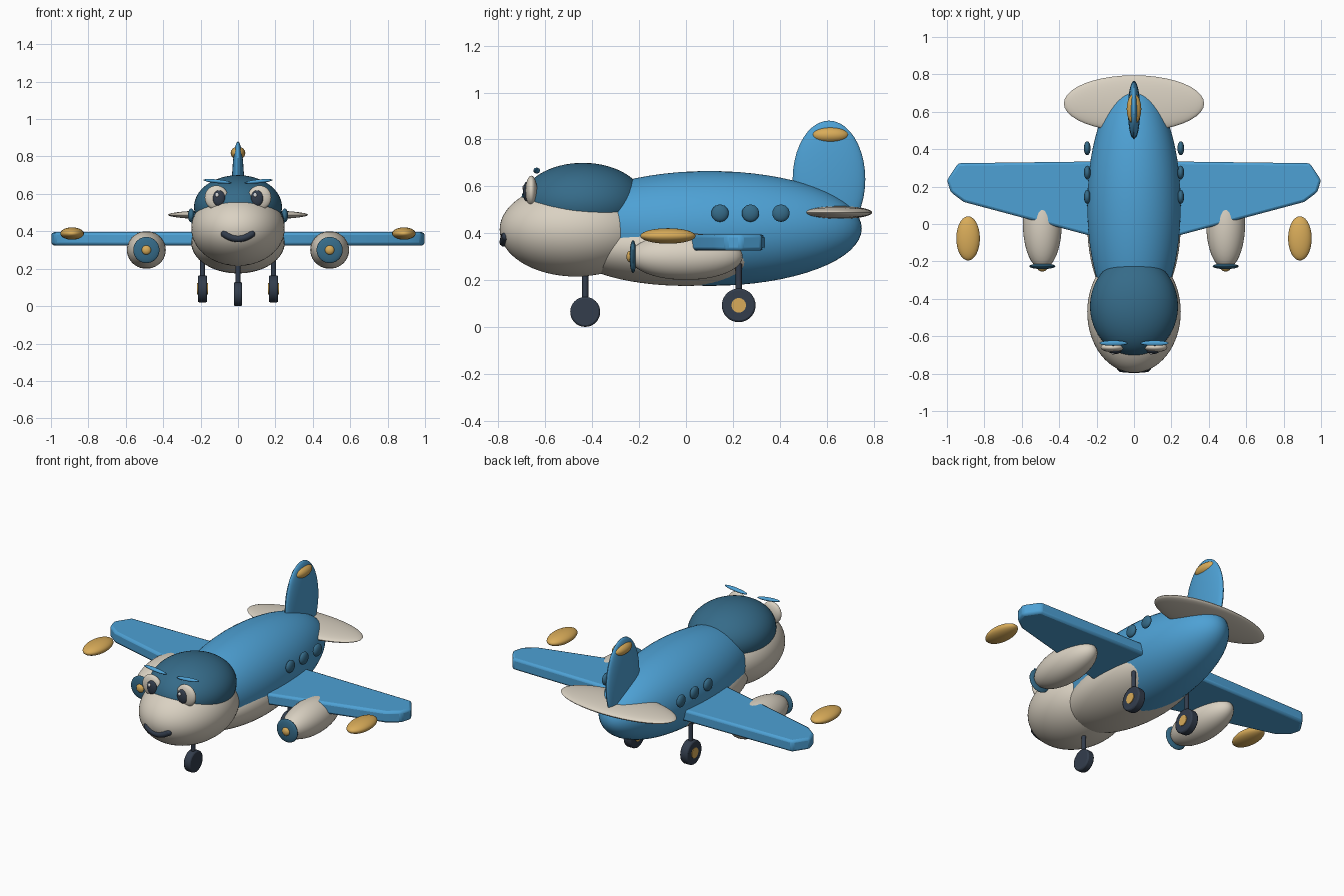
import bpy
import bmesh
import math
from mathutils import Matrix

if "Cube" in bpy.data.objects:
    bpy.data.objects.remove(bpy.data.objects["Cube"], do_unlink=True)


def material(name, rgb):
    mat = bpy.data.materials.new(name)
    mat.use_nodes = True
    colour = (*rgb, 1)
    mat.diffuse_color = colour
    bsdf = mat.node_tree.nodes["Principled BSDF"]
    bsdf.inputs["Base Color"].default_value = colour
    bsdf.inputs["Roughness"].default_value = 0.6
    return mat


SKY = material("sky blue", (0.075, 0.355, 0.66))
DEEP = material("deep blue", (0.036, 0.147, 0.25))
CREAM = material("cream", (0.70, 0.64, 0.54))
GOLD = material("gold", (0.69, 0.41, 0.10))
DARK = material("charcoal", (0.033, 0.047, 0.073))
WHITE = material("white", (0.9, 0.9, 0.9))
SIDES = (("left", 1), ("right", -1))


def finish(name, bm, mat, bevel=0):
    """Turn a bmesh into a smooth object, with an optional bevel."""
    bmesh.ops.recalc_face_normals(bm, faces=bm.faces)
    mesh = bpy.data.meshes.new(name)
    bm.to_mesh(mesh)
    bm.free()
    mesh.materials.append(mat)
    obj = bpy.data.objects.new(name, mesh)
    bpy.context.collection.objects.link(obj)
    bpy.ops.object.select_all(action="DESELECT")
    obj.select_set(True)
    bpy.context.view_layer.objects.active = obj
    bpy.ops.object.shade_smooth_by_angle(angle=math.radians(35))
    if bevel:
        mod = obj.modifiers.new("Bevel", "BEVEL")
        mod.width = bevel
        mod.segments = 2
        mod.limit_method = "ANGLE"
    return obj


def ellipsoid(name, centre, radii, mat, tilt=0, segments=40):
    bm = bmesh.new()
    bmesh.ops.create_uvsphere(bm, u_segments=segments, v_segments=segments // 2, radius=1)
    bm.transform(Matrix.Translation(centre) @ Matrix.Rotation(tilt, 4, "Y")
                 @ Matrix.Diagonal((*radii, 1)))
    return finish(name, bm, mat)


def cylinder(name, centre, radius, depth, mat, axis="Z", bevel=0):
    bm = bmesh.new()
    bmesh.ops.create_cone(bm, cap_ends=True, segments=32, radius1=radius,
                          radius2=radius, depth=depth)
    turn = Matrix.Rotation(math.pi / 2 if axis == "X" else 0, 4, "Y")
    bm.transform(Matrix.Translation(centre) @ turn)
    return finish(name, bm, mat, bevel)


def wing(name, side):
    outline = [(0.15, 0.335), (0.94, 0.325), (1, 0.235),
               (0.98, 0.17), (0.91, 0.118), (0.15, -0.085)]
    bm = bmesh.new()
    face = bm.faces.new([bm.verts.new((side * x, y, 0.325)) for x, y in outline])
    top = bmesh.ops.extrude_face_region(bm, geom=[face])["geom"]
    bmesh.ops.translate(bm, vec=(0, 0, 0.07),
                        verts=[v for v in top if isinstance(v, bmesh.types.BMVert)])
    return finish(name, bm, SKY, 0.014)


# Body, belly, head and cap
ellipsoid("fuselage", (0, 0.1, 0.42), (0.25, 0.65, 0.245), SKY, segments=64)
ellipsoid("belly", (0, 0, 0.34), (0.25, 0.5, 0.165), CREAM, segments=64)
ellipsoid("head", (0, -0.47, 0.415), (0.25, 0.325, 0.2), CREAM, segments=64)
ellipsoid("cap", (0, -0.44, 0.53), (0.235, 0.265, 0.17), DEEP, segments=64)

# Tail
ellipsoid("tail_fin", (0, 0.61, 0.63), (0.033, 0.155, 0.25), SKY)
ellipsoid("tail_fin_badge", (0, 0.615, 0.818), (0.039, 0.08, 0.035), GOLD)
ellipsoid("tailplane", (0, 0.645, 0.488), (0.375, 0.15, 0.028), CREAM)

# Parts on both sides
for label, s in SIDES:
    wing(label + "_wing", s)
    ellipsoid(label + "_wing_light", (s * 0.887, -0.077, 0.388), (0.063, 0.118, 0.033), GOLD)

    # Engine
    ellipsoid(label + "_engine", (s * 0.49, 0, 0.3), (0.104, 0.242, 0.1), CREAM)
    ellipsoid(label + "_propeller_disc", (s * 0.49, -0.226, 0.3), (0.07, 0.015, 0.07), DEEP)
    ellipsoid(label + "_propeller_hub", (s * 0.49, -0.238, 0.3), (0.025, 0.016, 0.025), GOLD)

    # Windows
    for i in range(3):
        ellipsoid(f"{label}_window_{i + 1}", (s * 0.25, 0.145 + 0.13 * i, 0.485),
                  (0.018, 0.037, 0.037), DEEP, segments=24)

    # Face
    ellipsoid(label + "_eye", (s * 0.115, -0.66, 0.58), (0.063, 0.025, 0.065), CREAM)
    ellipsoid(label + "_pupil", (s * 0.102, -0.68, 0.577), (0.033, 0.015, 0.042), DARK)
    ellipsoid(label + "_eye_glint", (s * 0.102 - 0.01, -0.692, 0.594),
              (0.01, 0.006, 0.011), WHITE, segments=16)
    ellipsoid(label + "_eyebrow", (s * 0.11, -0.637, 0.667), (0.075, 0.014, 0.01),
              SKY, tilt=-s * 0.1)

    # Main landing gear
    cylinder(label + "_strut", (s * 0.19, 0.225, 0.18), 0.013, 0.18, DARK)
    cylinder(label + "_wheel", (s * 0.19, 0.225, 0.092), 0.072, 0.05, DARK, "X", 0.008)
    cylinder(label + "_wheel_hub", (s * 0.19, 0.225, 0.092), 0.031, 0.058, GOLD, "X")

# Nose landing gear
cylinder("nose_strut", (0, -0.43, 0.17), 0.013, 0.16, DARK)
cylinder("nose_wheel", (0, -0.43, 0.064), 0.064, 0.045, DARK, "X", 0.008)

# Smile, a tube with round ends that follows the head
smile = bpy.data.curves.new("smile", "CURVE")
smile.dimensions = "3D"
smile.bevel_depth = 0.019
smile.bevel_resolution = 4
smile.materials.append(DARK)
spline = smile.splines.new("POLY")
STEPS = 16
spline.points.add(STEPS)
for i, point in enumerate(spline.points):
    t = 2 * i / STEPS - 1
    x, z = 0.073 * t, 0.361 + 0.025 * t * t
    depth = math.sqrt(1 - (x / 0.25) ** 2 - ((z - 0.415) / 0.2) ** 2)
    point.co = (x, -0.47 - 0.325 * depth + 0.006, z, 1)
bpy.context.collection.objects.link(bpy.data.objects.new("smile", smile))
for label, s in SIDES:
    ellipsoid(label + "_smile_end", (s * 0.073, -0.768, 0.386), (0.019, 0.019, 0.019),
              DARK, segments=16)
